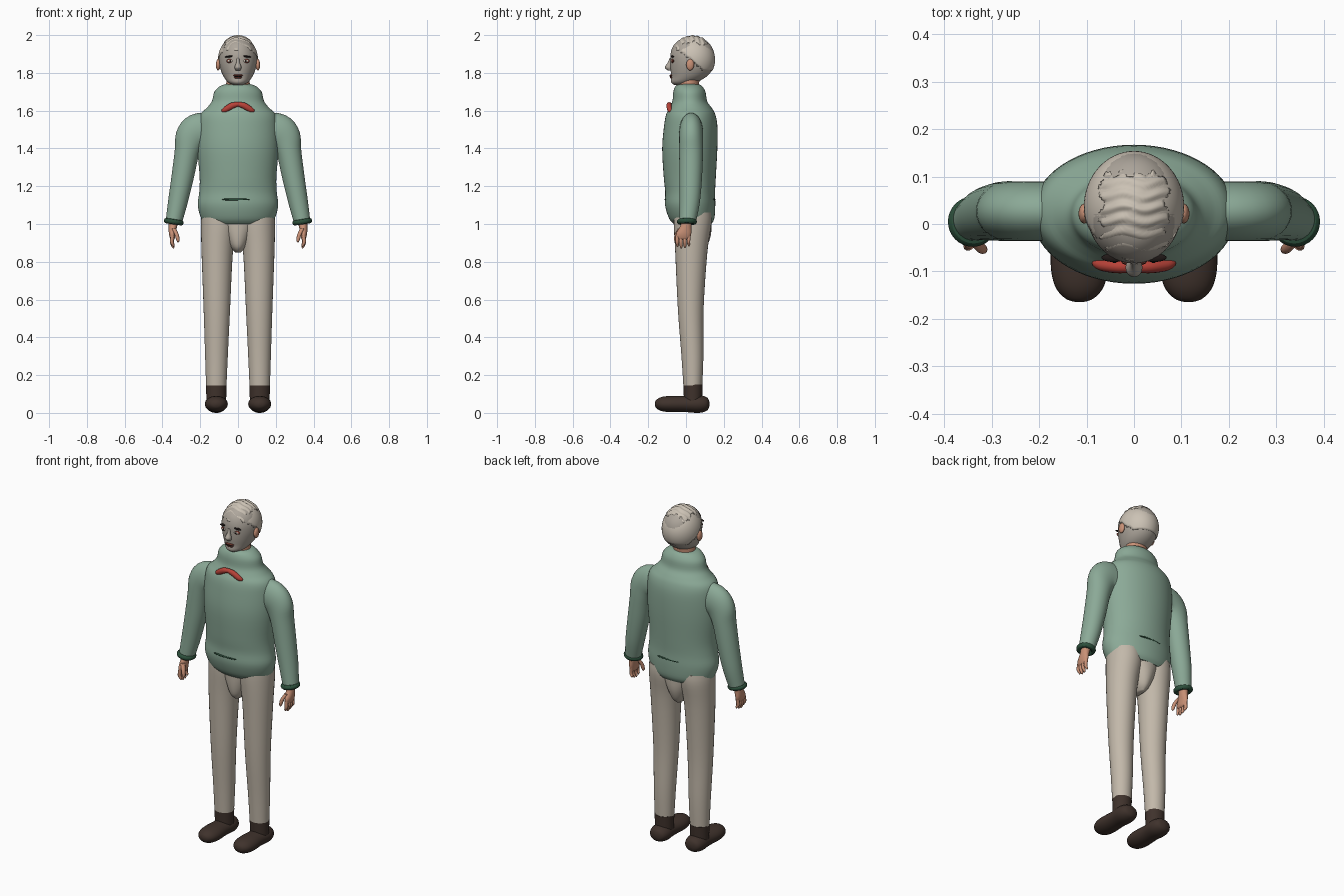
import bpy, bmesh
from math import sin, cos, pi
from mathutils import Vector, Matrix

cube = bpy.data.objects.get("Cube")
if cube:
    bpy.data.objects.remove(cube)


def material(name, r, g, b):
    m = bpy.data.materials.new(name)
    m.use_nodes = True
    m.diffuse_color = (r, g, b, 1)
    bsdf = m.node_tree.nodes["Principled BSDF"]
    bsdf.inputs["Base Color"].default_value = (r, g, b, 1)
    bsdf.inputs["Roughness"].default_value = 0.8
    return m


SWEATER = material("sage_green", .26, .40, .31)
CUFF = material("dark_green", .026, .08, .045)
TROUSERS = material("warm_beige", .54, .48, .40)
SHOE = material("dark_brown", .05, .032, .025)
SKIN = material("peach_skin", .58, .28, .18)
FACE = material("grey_face", .42, .38, .33)
HAIR = material("pale_hair", .60, .54, .46)
RED = material("bow_red", .48, .055, .04)
DARK = material("near_black", .015, .01, .009)
LIPS = material("dull_red", .22, .05, .035)
X, Y, Z = Vector((1, 0, 0)), Vector((0, 1, 0)), Vector((0, 0, 1))


def finish(name, bm, mat):
    bmesh.ops.recalc_face_normals(bm, faces=bm.faces[:])
    mesh = bpy.data.meshes.new(name)
    bm.to_mesh(mesh)
    bm.free()
    mesh.materials.append(mat)
    ob = bpy.data.objects.new(name, mesh)
    bpy.context.collection.objects.link(ob)
    bpy.ops.object.select_all(action='DESELECT')
    ob.select_set(True)
    bpy.context.view_layer.objects.active = ob
    bpy.ops.object.shade_smooth_by_angle(angle=0.9)
    return ob


def smooth_rows(rows, steps=4):
    """Catmull-Rom interpolation of section rows."""
    out = []
    for i in range(len(rows) - 1):
        quad = [rows[max(i - 1, 0)], rows[i], rows[i + 1], rows[min(i + 2, len(rows) - 1)]]
        for k in range(steps):
            t = k / steps
            out.append([b + .5 * t * (c - a + t * (2 * a - 5 * b + 4 * c - d + t * (3 * (b - c) + d - a)))
                        for a, b, c, d in zip(*quad)])
    return out + [list(rows[-1])]


def loft(name, rows, mat, u=X, v=Y, side=1, tilt=False, n=32):
    """Skin elliptical sections (x, y, z, radius_u, radius_v)."""
    rows = smooth_rows(rows)
    bm = bmesh.new()
    rings = []
    pts = [Vector((r[0] * side, r[1], r[2])) for r in rows]
    for i, (p, r) in enumerate(zip(pts, rows)):
        if tilt:
            u = Y.cross(pts[min(i + 1, len(pts) - 1)] - pts[max(i - 1, 0)]).normalized()
        ru, rv = max(r[3], .001), max(r[4], .001)
        rings.append([bm.verts.new(p + u * ru * cos(2 * pi * k / n) + v * rv * sin(2 * pi * k / n))
                      for k in range(n)])
    for a, b in zip(rings, rings[1:]):
        for k in range(n):
            j = (k + 1) % n
            bm.faces.new((a[k], a[j], b[j], b[k]))
    bm.faces.new(rings[0])
    bm.faces.new(rings[-1])
    return finish(name, bm, mat)


def ball(name, centre, radii, mat, keep=None, ripple=None, turn=0, seg=24):
    """Ellipsoid, optionally rippled and trimmed by a rule."""
    bm = bmesh.new()
    bmesh.ops.create_uvsphere(bm, u_segments=seg, v_segments=seg // 2, radius=1)
    bm.transform(Matrix.Translation(centre) @ Matrix.Rotation(turn, 4, 'Y') @ Matrix.Diagonal((*radii, 1)))
    if ripple:
        c = Vector(centre)
        for vert in bm.verts:
            vert.co = c + (vert.co - c) * ripple(vert.co)
    if keep:
        drop = [f for f in bm.faces if not keep(f.calc_center_median())]
        bmesh.ops.delete(bm, geom=drop, context='FACES')
    ob = finish(name, bm, mat)
    if keep:
        shell = ob.modifiers.new("thickness", 'SOLIDIFY')
        shell.thickness = .006
    return ob


# Sweater with its rolled collar
torso = [(1.0, .035, .17, .10), (1.03, .03, .195, .12), (1.1, .022, .213, .133),
         (1.17, .022, .205, .132), (1.25, .02, .203, .138), (1.4, .02, .215, .146),
         (1.52, .025, .212, .141), (1.58, .025, .2, .13), (1.615, .024, .165, .112),
         (1.65, .02, .138, .092), (1.70, .018, .125, .085), (1.73, .015, .095, .07),
         (1.74, .015, .065, .05)]
loft("sweater_body", [(0, y, z, a, b) for z, y, a, b in torso], SWEATER, n=64)
ball("front_waist_crease", (-.01, -.104, 1.13), (.075, .01, .007), CUFF)
ball("back_waist_crease", (.01, .146, 1.13), (.075, .01, .007), CUFF)

# Hips between the legs
loft("trouser_seat", [(0, .035, 1.05, .13, .1), (0, .035, .95, .08, .098),
                      (0, .03, .88, .045, .08), (0, .03, .85, .015, .05)], TROUSERS)

# Limbs, hands, shoes, ears and paired face details
for s, tag in ((1, "left_"), (-1, "right_")):
    loft(tag + "sleeve", [(.16, .027, 1.49, .1, .062), (.215, .027, 1.485, .098, .063),
                          (.25, .027, 1.45, .085, .063), (.27, .027, 1.38, .066, .063),
                          (.293, .025, 1.25, .059, .06), (.318, .02, 1.12, .052, .054),
                          (.338, .01, 1.02, .044, .045)], SWEATER, side=s, tilt=True)
    bpy.ops.mesh.primitive_torus_add(location=(s * .34, .005, 1.012), rotation=(0, -s * .15, 0),
                                     major_radius=.039, minor_radius=.014,
                                     major_segments=32, minor_segments=12)
    cuff = bpy.context.object
    cuff.name = tag + "cuff"
    cuff.data.materials.append(CUFF)
    bpy.ops.object.shade_smooth_by_angle()

    loft(tag + "palm", [(.34, .005, 1.02, .026, .026), (.345, -.002, .985, .022, .03),
                        (.348, -.012, .95, .018, .04), (.347, -.015, .925, .013, .036),
                        (.346, -.015, .915, .006, .028)], SKIN, side=s, n=20)
    for k in range(4):
        y = -.045 + .02 * k
        tip = .868 + .008 * abs(k - 1.3)
        loft(tag + "finger_%d" % (k + 1), [(.347, y, .94, .01, .01), (.35, y - .002, .905, .01, .0095),
                                           (.344, y, tip + .01, .008, .008), (.342, y, tip, .002, .002)],
             SKIN, side=s, n=10)
    loft(tag + "thumb", [(.34, -.03, .975, .012, .014), (.325, -.048, .945, .011, .012),
                         (.318, -.054, .915, .009, .009), (.317, -.054, .902, .002, .002)],
         SKIN, side=s, n=12)

    loft(tag + "trouser_leg", [(.1, .035, 1.06, .092, .098), (.1, .035, 1.0, .096, .1),
                               (.11, .028, .85, .083, .085), (.112, .025, .55, .07, .068),
                               (.114, .034, .3, .06, .058), (.115, .036, .145, .054, .05)],
         TROUSERS, side=s)
    loft(tag + "ankle", [(.115, .037, .04, .052, .047), (.115, .037, .15, .054, .051)], SHOE, side=s)
    shoe = [(.124, .008, .01), (.112, .042, .034), (.07, .058, .047), (0, .056, .043),
            (-.08, .061, .043), (-.13, .052, .037), (-.157, .03, .022), (-.165, .006, .006)]
    loft(tag + "shoe", [(.115, y, .047, a, b) for y, a, b in shoe], SHOE, v=Z, side=s)

    ball(tag + "ear", (s * .105, .022, 1.843), (.012, .021, .03), SKIN)
    ball(tag + "eyelid", (s * .041, -.07, 1.863), (.021, .008, .011), LIPS)
    ball(tag + "eye", (s * .041, -.0725, 1.863), (.016, .008, .007), HAIR)
    ball(tag + "pupil", (s * .041, -.0765, 1.863), (.006, .006, .006), DARK)
    ball(tag + "eyebrow", (s * .043, -.071, 1.887), (.026, .009, .005), DARK, turn=s * .12)
    loft(tag + "bow_half", [(-.004, -.088, 1.634, .011, .013), (.03, -.09, 1.627, .016, .014),
                            (.065, -.087, 1.607, .015, .013), (.082, -.083, 1.598, .009, .009),
                            (.087, -.082, 1.595, .002, .002)], RED, side=s, tilt=True, n=16)

# Neck and head
loft("neck", [(0, .015, 1.70, .066, .052), (0, .015, 1.75, .062, .055), (0, .02, 1.79, .06, .055)], SKIN)
head = [(1.735, -.03, .022, .03), (1.75, -.012, .052, .067), (1.78, .015, .076, .093),
        (1.82, .03, .093, .112), (1.86, .033, .101, .116), (1.90, .034, .100, .116),
        (1.94, .033, .087, .102), (1.97, .032, .062, .074), (1.985, .032, .035, .04)]
loft("head", [(0, y, z, a, b) for z, y, a, b in head], FACE, n=48)
loft("nose", [(0, -.078, 1.88, .007, .008), (0, -.085, 1.855, .009, .011),
              (0, -.092, 1.83, .018, .02), (0, -.085, 1.813, .012, .012)], FACE, n=16)
ball("upper_lip", (0, -.078, 1.787), (.028, .009, .005), LIPS)
ball("lower_lip", (0, -.076, 1.775), (.021, .009, .005), LIPS)
ball("mouth_line", (0, -.081, 1.781), (.026, .007, .002), DARK)

# Hair: plain back shell and a wavy top
ball("back_hair", (0, .035, 1.87), (.106, .119, .124), HAIR, seg=64,
     keep=lambda p: p.z > 1.815 and p.y > .05 - 1.2 * (p.z - 1.85))
ball("top_hair", (0, .035, 1.87), (.105, .119, .126), HAIR, seg=96,
     ripple=lambda p: 1.01 + .022 * sin(p.y * 230 + 1.2 * sin(p.x * 70)),
     keep=lambda p: p.z > 1.925 + .009 * sin(p.x * 150) and abs(p.x) < .07 + .006 * sin(p.y * 110)
     and p.y < .105 + .006 * sin(p.x * 190))
